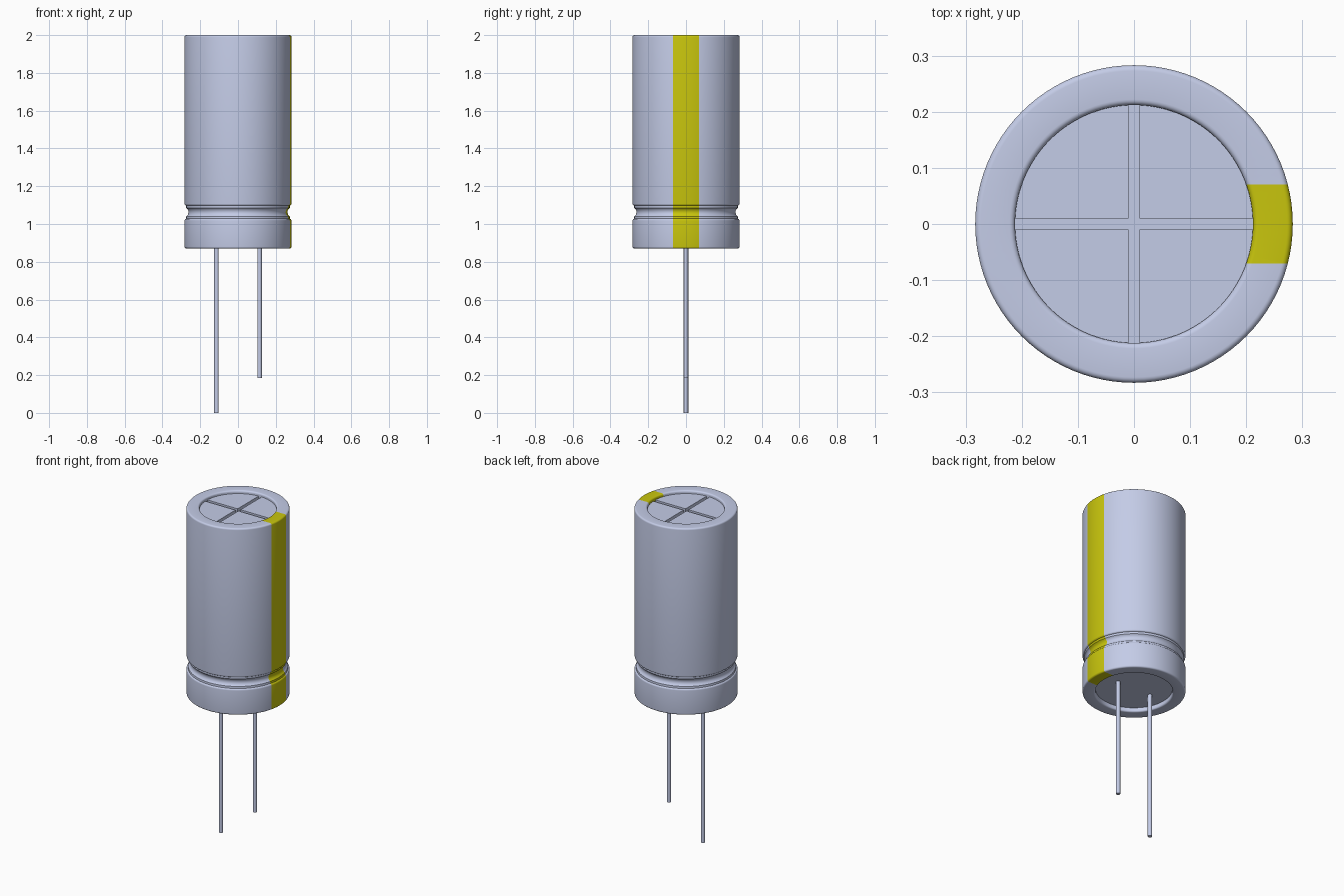
import bpy, bmesh, math
from mathutils import Vector

if "Cube" in bpy.data.objects:
    bpy.data.objects.remove(bpy.data.objects["Cube"])

SEG = 96
R, R_IN, Z0, Z1 = 0.283, 0.212, 0.87, 2.0
STRIPE = 0.07


def material(name, rgb):
    m = bpy.data.materials.new(name)
    m.diffuse_color = (*rgb, 1)
    m.use_nodes = True
    m.node_tree.nodes["Principled BSDF"].inputs["Base Color"].default_value = m.diffuse_color
    return m


metal = material("light_blue_grey", (0.584, 0.638, 0.847))
yellow = material("olive_yellow", (0.58, 0.56, 0.004))


def finish(name, bm, mats):
    bmesh.ops.recalc_face_normals(bm, faces=bm.faces)
    mesh = bpy.data.meshes.new(name)
    bm.to_mesh(mesh)
    bm.free()
    for m in mats:
        mesh.materials.append(m)
    ob = bpy.data.objects.new(name, mesh)
    bpy.context.collection.objects.link(ob)
    bpy.ops.object.select_all(action='DESELECT')
    ob.select_set(True)
    bpy.context.view_layer.objects.active = ob
    bpy.ops.object.shade_smooth_by_angle(angle=math.radians(35))
    return ob


def arc(r, z, rad, a0, a1, n=5):
    return [(r + rad * math.cos(math.radians(a0 + (a1 - a0) * i / n)),
             z + rad * math.sin(math.radians(a0 + (a1 - a0) * i / n))) for i in range(n + 1)]


# Sleeve: lathed profile with rounded rims and a crimped neck
F = 0.01
profile = ([(R_IN, Z0 + 0.03)]
           + arc(R_IN + F, Z0 + F, F, 180, 270)
           + arc(R - F, Z0 + F, F, -90, 0)
           + arc(R - F, 1.018, F, 0, 80)
           + arc(R + 0.006, 1.0625, 0.027, 236, 124, 8)
           + arc(R - F, 1.107, F, -80, 0)
           + arc(R - F, Z1 - F, F, 0, 90)
           + arc(R_IN + F, Z1 - F, F, 90, 180)
           + [(R_IN, Z1 - 0.035)])
bm = bmesh.new()
verts = [bm.verts.new((r, 0, z)) for r, z in profile]
edges = [bm.edges.new(p) for p in zip(verts, verts[1:])]
bmesh.ops.spin(bm, geom=verts + edges, cent=(0, 0, 0), axis=(0, 0, 1),
               angle=math.tau, steps=SEG, use_duplicate=False)
bmesh.ops.remove_doubles(bm, verts=bm.verts, dist=1e-5)

# Polarity stripe: cut the right side along two planes and colour between them
for y in (-STRIPE, STRIPE):
    faces = [f for f in bm.faces if f.calc_center_median().x > 0]
    geom = faces + list({e for f in faces for e in f.edges}) + list({v for f in faces for v in f.verts})
    bmesh.ops.bisect_plane(bm, geom=geom, plane_co=(0, y, 0), plane_no=(0, 1, 0), dist=1e-5)
for f in bm.faces:
    c = f.calc_center_median()
    f.material_index = int(c.x > 0 and abs(c.y) < STRIPE)
finish("sleeve", bm, [metal, yellow])


def cylinder(name, x, r, z0, z1, seg):
    bm = bmesh.new()
    bmesh.ops.create_cone(bm, cap_ends=True, segments=seg, radius1=r, radius2=r, depth=z1 - z0)
    bmesh.ops.translate(bm, verts=bm.verts, vec=(x, 0, (z0 + z1) / 2))
    return finish(name, bm, [metal])


# Inner can, closing the bottom and forming the floor of the vent grooves
cylinder("inner_can", 0, R_IN, Z0 + 0.025, Z1 - 0.035, SEG)

# Top cap: four raised quadrants separated by the cross-shaped vent
G, TOP = 0.01, Z1 - 0.018
bm = bmesh.new()
a0 = math.asin(G / R_IN)
for q in range(4):
    pts = [(G, G)]
    for i in range(25):
        a = a0 + (math.pi / 2 - 2 * a0) * i / 24
        pts.append((R_IN * math.cos(a), R_IN * math.sin(a)))
    c, s = math.cos(q * math.pi / 2), math.sin(q * math.pi / 2)
    face = bm.faces.new([bm.verts.new((c * x - s * y, s * x + c * y, Z1 - 0.036)) for x, y in pts])
    ext = bmesh.ops.extrude_face_region(bm, geom=[face])
    bmesh.ops.translate(bm, vec=Vector((0, 0, TOP - Z1 + 0.036)),
                        verts=[v for v in ext["geom"] if isinstance(v, bmesh.types.BMVert)])
finish("vent_cap", bm, [metal])

# Wire leads: long one on the left, short one on the right
cylinder("long_lead", -0.114, 0.012, 0, Z0 + 0.04, 24)
cylinder("short_lead", 0.114, 0.012, 0.185, Z0 + 0.04, 24)
